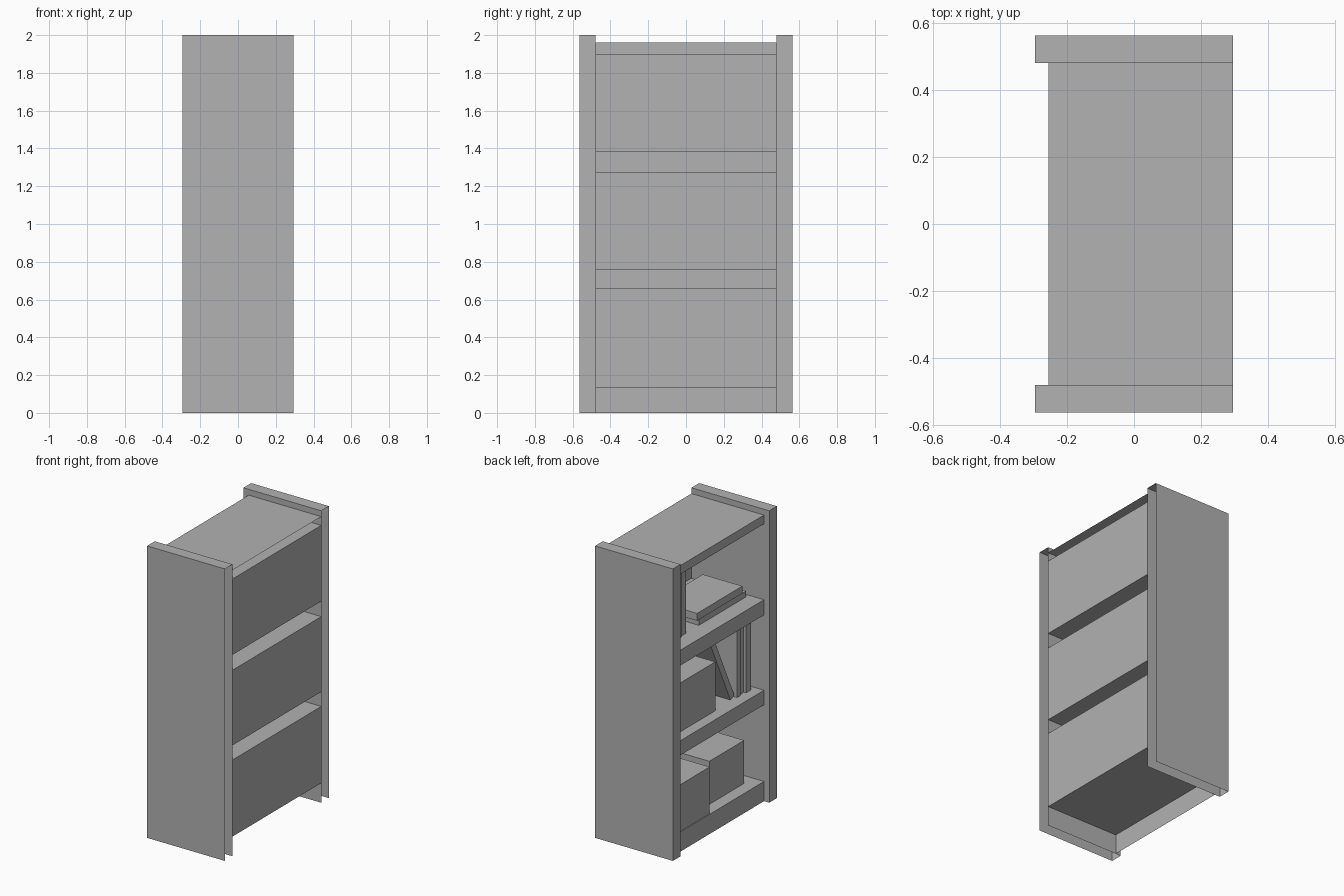
import bpy
import bmesh
from math import radians
from mathutils import Matrix, Vector

cube = bpy.data.objects.get("Cube")
if cube:
    bpy.data.objects.remove(cube, do_unlink=True)

grey = bpy.data.materials.new("plain_grey")
grey.use_nodes = True
colour = (0.445, 0.445, 0.445, 1)
grey.diffuse_color = colour
grey.node_tree.nodes["Principled BSDF"].inputs["Base Color"].default_value = colour

AXES = {"x": Vector((1, 0, 0)), "y": Vector((0, 1, 0)), "z": Vector((0, 0, 1))}


def box(name, x, y, z, open_sides=(), lean=0):
    """Box from (min, max) ranges; open_sides such as '+x' are left out.
    lean tips it about its lower +y edge."""
    bm = bmesh.new()
    bmesh.ops.create_cube(bm, size=1)
    for v in bm.verts:
        v.co = [lo + (c + 0.5) * (hi - lo) for c, (lo, hi) in zip(v.co, (x, y, z))]
    bm.normal_update()
    gone = [f for f in bm.faces for s in open_sides
            if f.normal.dot(AXES[s[1]]) * (1 if s[0] == "+" else -1) > 0.9]
    bmesh.ops.delete(bm, geom=gone, context="FACES")
    if lean:
        bmesh.ops.rotate(bm, verts=bm.verts, cent=(0, y[1], z[0]),
                         matrix=Matrix.Rotation(radians(-lean), 3, "X"))
    mesh = bpy.data.meshes.new(name)
    bm.to_mesh(mesh)
    bm.free()
    mesh.materials.append(grey)
    obj = bpy.data.objects.new(name, mesh)
    bpy.context.collection.objects.link(obj)
    return obj


BACK, FRONT = 0.295, -0.255      # the shelves open towards -x
INNER, OUTER = 0.48, 0.563
WIDTH = (-INNER, INNER)

# Side panels, open at the back and underneath
box("side_panel_left", (-BACK, BACK), (INNER, OUTER), (0, 2), ("+x", "-z"))
box("side_panel_right", (-BACK, BACK), (-OUTER, -INNER), (0, 2), ("+x", "-z"))

# Shelves, hollow and open at the back
levels = [(0, 0.135), (0.66, 0.76), (1.275, 1.38), (1.90, 1.96)]
for i, level in enumerate(levels):
    sides = ["+x", "+y", "-y"] + (["-z"] if i == 0 else [])
    box(f"shelf_{i + 1}", (FRONT, BACK), WIDTH, level, sides)

# Back sheets between the shelves
for i, (below, above) in enumerate(zip(levels, levels[1:])):
    box(f"back_sheet_{i + 1}", (FRONT, BACK), WIDTH, (below[1], above[0]),
        ("-x", "+y", "-y", "+z", "-z"))

low, mid, high = (level[1] for level in levels[:3])

# Storage boxes
box("storage_box_low_left", (-0.25, 0.12), (0.10, 0.46), (low, low + 0.32))
box("storage_box_low_right", (-0.17, 0.20), (-0.387, -0.01), (low, low + 0.295))
box("storage_box_middle", (-0.18, 0.19), (-0.06, 0.32), (mid, mid + 0.335))


def book_row(name, base, books):
    """Upright books given as (lower y, thickness, front x, height)."""
    for i, (y, thick, front, height) in enumerate(books):
        box(f"{name}_{i + 1}", (front, front + 0.33), (y, y + thick),
            (base, base + height))


# Upright books and one leaning on the middle box
book_row("middle_book", mid, [(-0.44, 0.055, -0.186, 0.47),
                              (-0.38, 0.04, -0.17, 0.45),
                              (-0.335, 0.04, -0.18, 0.46)])
box("leaning_book", (-0.167, 0.16), (-0.288, -0.243), (mid, mid + 0.5), lean=25.3)
book_row("top_book", high, [(0.20, 0.06, -0.14, 0.46), (0.265, 0.05, -0.15, 0.45),
                            (0.32, 0.06, -0.14, 0.47), (0.385, 0.06, -0.15, 0.46)])

# Flat stack of two books
box("stacked_book_lower", (-0.14, 0.16), (-0.45, 0.06), (high, high + 0.04))
box("stacked_book_upper", (-0.147, 0.153), (-0.40, 0.09), (high + 0.045, high + 0.095))
